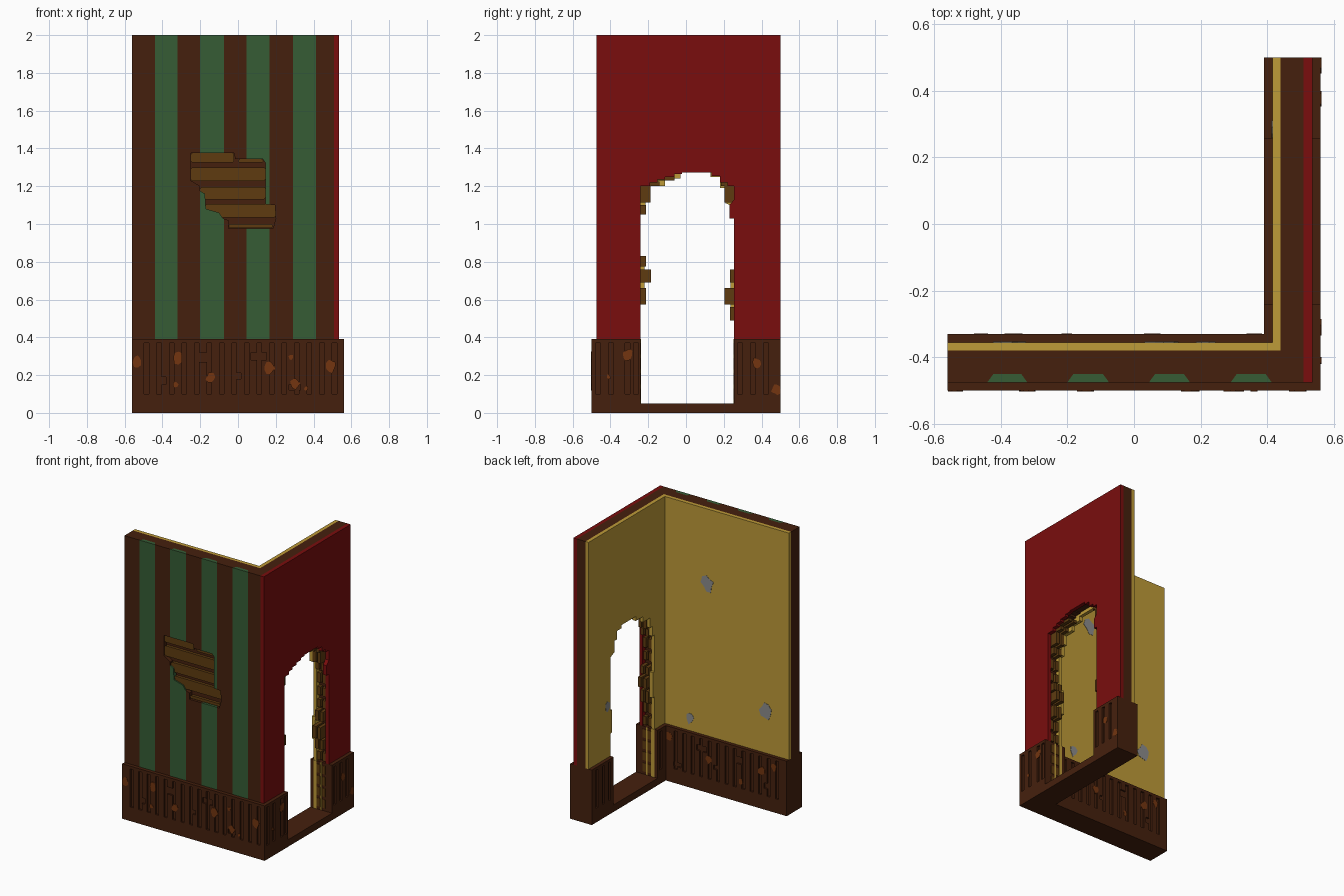
import bpy, bmesh, math, random
from mathutils import Vector

if "Cube" in bpy.data.objects:
    bpy.data.objects.remove(bpy.data.objects["Cube"], do_unlink=True)
random.seed(4)


def material(name, hexa):
    rgb = [int(hexa[i:i + 2], 16) / 255 for i in (0, 2, 4)]
    lin = [c / 12.92 if c < 0.04045 else ((c + 0.055) / 1.055) ** 2.4 for c in rgb] + [1]
    m = bpy.data.materials.new(name)
    m.use_nodes = True
    m.diffuse_color = lin
    m.node_tree.nodes["Principled BSDF"].inputs["Base Color"].default_value = lin
    return m


WOOD = material("dark_wood", "45200D")
GREEN = material("green_paper", "365C35")
RED = material("red_paint", "7A0D0D")
PLASTER = material("yellow_plaster", "BE9B38")
LATH = material("lath_wood", "5E3B10")
RUST = material("rust_stain", "733510")
GREY = material("bare_grey", "8C8C8C")


def prisms(name, shapes, axis, mat):
    """Extrude 2D outlines (pts, start, end) along an axis into one object."""
    bm = bmesh.new()
    for pts, a, b in shapes:
        def place(p, d):
            return {"x": (d, p[0], p[1]), "y": (p[0], d, p[1]), "z": (p[0], p[1], d)}[axis]
        face = bm.faces.new([bm.verts.new(place(p, a)) for p in pts])
        ext = bmesh.ops.extrude_face_region(bm, geom=[face])
        move = Vector(place((0, 0), b - a))
        bmesh.ops.translate(bm, vec=move, verts=[v for v in ext["geom"] if isinstance(v, bmesh.types.BMVert)])
        if face.is_valid and not any(len(e.link_faces) == 2 for e in face.edges):
            bm.faces.new([e.verts[0] for e in face.edges])
    bmesh.ops.recalc_face_normals(bm, faces=bm.faces)
    me = bpy.data.meshes.new(name)
    bm.to_mesh(me)
    bm.free()
    me.materials.append(mat)
    ob = bpy.data.objects.new(name, me)
    bpy.context.collection.objects.link(ob)
    return ob


def rect(u0, u1, v0, v1):
    return [(u0, v0), (u1, v0), (u1, v1), (u0, v1)]


def carve(objects, cutter):
    """Subtract the cutter from each object, then drop the cutter."""
    cutter.hide_render = True
    for ob in objects:
        mod = ob.modifiers.new("carve", "BOOLEAN")
        mod.operation, mod.solver, mod.object, mod.use_self = "DIFFERENCE", "EXACT", cutter, True
        bpy.context.view_layer.update()
        dg = bpy.context.evaluated_depsgraph_get()
        me = bpy.data.meshes.new_from_object(ob.evaluated_get(dg))
        ob.modifiers.clear()
        ob.data = me
    bpy.data.objects.remove(cutter, do_unlink=True)


def blobs(name, spots, axis, a, b, mat, lo, hi):
    """Thin irregular patches given as (u, v, radius)."""
    shapes = []
    for u, v, r in spots:
        pts = []
        for i in range(9):
            t, k = i * math.tau / 9, r * random.uniform(0.75, 1.25)
            pts.append((min(hi, max(lo, u + k * math.cos(t))), v + 1.25 * k * math.sin(t)))
        shapes.append((pts, a, b))
    return prisms(name, shapes, axis, mat)


BASE, TOP = 0.39, 2.0

# Front wall with tapered notches that hold the green stripes
stripes = [(-0.44, -0.32), (-0.20, -0.075), (0.045, 0.168), (0.29, 0.413)]
wall_pts, green = [(-0.56, -0.38), (-0.56, -0.475)], []
for a, b in stripes:
    notch = [(a, -0.475), (a + 0.018, -0.45), (b - 0.018, -0.45), (b, -0.475)]
    wall_pts += notch
    green.append((notch, BASE, TOP))
wall_pts += [(0.508, -0.475), (0.508, -0.38)]
front_wall = prisms("front_wall", [(wall_pts, BASE, TOP)], "z", WOOD)
green_stripes = prisms("green_stripes", green, "z", GREEN)

# Broken patch in the front wall with exposed laths
hole = [(-.25, 1.375), (-.02, 1.375), (-.015, 1.345), (.13, 1.345), (.145, 1.325), (.145, 1.105),
        (.195, 1.10), (.2, 1.03), (.185, .975), (-.05, .975), (-.05, 1.02), (-.08, 1.03),
        (-.1, 1.06), (-.17, 1.08), (-.175, 1.16), (-.2, 1.175), (-.2, 1.2), (-.25, 1.23)]
carve([front_wall, green_stripes],
      prisms("hole_cutter", [(hole, -0.52, -0.446)], "y", WOOD))
front_laths = [(-.25, -.02, 1.325, 1.375), (0, .135, 1.325, 1.343), (-.25, .145, 1.228, 1.30),
               (-.2, .145, 1.13, 1.197), (-.175, .2, 1.035, 1.105), (-.05, .185, .98, 1.0)]
c = 0.008
prisms("front_laths", [([(a + c, z0), (b - c, z0), (b, z0 + c), (b, z1 - c), (b - c, z1), (a + c, z1),
                         (a, z1 - c), (a, z0 + c)], -0.466, -0.44)
                       for a, b, z0, z1 in front_laths], "y", LATH)


# Side wall layers, each an arch-shaped slab with a ragged doorway
def arch(y0, door):
    return [(y0, BASE)] + door + [(0.5, BASE), (0.5, TOP), (y0, TOP)]


red_door = [(-.24, BASE), (-.24, 1.2), (-.19, 1.2), (-.19, 1.22), (-.15, 1.22), (-.15, 1.235),
            (-.11, 1.235), (-.11, 1.25), (-.06, 1.25), (-.06, 1.265), (-.02, 1.265), (-.02, 1.272),
            (.135, 1.272), (.135, 1.255), (.18, 1.255), (.18, 1.22), (.22, 1.22), (.22, 1.2),
            (.255, 1.2), (.255, 1.13), (.23, 1.1), (.23, 1.03), (.255, 1.03), (.255, BASE)]
plaster_door = [(-.24, BASE), (-.24, .62), (-.22, .62), (-.22, .8), (-.24, .8), (-.24, 1.06),
                (-.215, 1.06), (-.215, 1.13), (-.19, 1.13), (-.19, 1.2), (-.11, 1.2), (-.11, 1.24),
                (-.03, 1.24), (-.03, 1.272), (.13, 1.272), (.13, 1.25), (.18, 1.25), (.18, 1.19),
                (.21, 1.19), (.21, 1.11), (.255, 1.09), (.255, .71), (.235, .71), (.235, .55),
                (.255, .55), (.255, BASE)]
core_door = [(0.0075 + (y - 0.0075) * 1.12, z if z == BASE else z + 0.025) for y, z in red_door]
prisms("red_side_face", [(arch(-0.475, red_door), 0.508, 0.535)], "x", RED)
prisms("side_wall_core", [(arch(-0.38, core_door), 0.44, 0.508)], "x", WOOD)
prisms("side_plaster", [(arch(-0.38, plaster_door), 0.415, 0.44)], "x", PLASTER)
prisms("front_plaster", [(rect(-0.56, 0.415, BASE, TOP), -0.38, -0.355)], "y", PLASTER)

# Lath ends in the doorway: bottom, top, left end, right end
ends = [(.40, .46, -.242, .257), (.49, .56, -.244, .232), (.575, .66, -.212, .205),
        (.69, .76, -.186, .232), (.775, .83, -.212, .257), (.86, .92, -.245, .258),
        (.95, 1.02, -.242, .257), (1.05, 1.10, -.213, .24), (1.115, 1.2, -.187, .205),
        (1.2, 1.225, -.14, .185), (1.23, 1.25, -.06, .18)]
laths = []
for z0, z1, l, r in ends:
    for x0, x1 in ((0.442, 0.468), (0.482, 0.506)):
        laths += [(rect(-0.30, l, z0, z1), x0, x1), (rect(r, 0.31, z0, z1), x0, x1)]
prisms("doorway_laths", laths, "x", LATH)

# Skirting base: front run, and side run with a door sill
base_front = prisms("base_front", [(rect(-0.56, 0.56, -0.5, -0.33), 0, BASE)], "z", WOOD)
side_pts = [(-.33, 0), (.5, 0), (.5, BASE), (.255, BASE), (.255, .05), (-.24, .05), (-.24, BASE), (-.33, BASE)]
base_side = prisms("base_side", [(side_pts, 0.39, 0.56)], "x", WOOD)

# Grooves carved into the base, with a few worn cross marks
d, w = 0.012, 0.0125
marks = [(-.43, -.38, .15, .19), (-.22, -.15, .27, .32), (.07, .15, .28, .32),
         (.27, .33, .12, .15), (-.03, .015, .18, .21)]
xs = [-0.484 + 0.0663 * k for k in range(16)]
along_y = [(rect(x - w, x + w, .10, .37), -0.52, -0.5 + d) for x in xs]
along_y += [(rect(*m), -0.52, -0.5 + d * 0.95) for m in marks]
along_y += [(rect(x - w, x + w, .10, .37), -0.33 - d, -0.31) for x in xs if x < 0.36]
along_y += [(rect(*m), -0.33 - d * 0.95, -0.31) for m in marks]
carve([base_front], prisms("groove_cutter", along_y, "y", WOOD))
along_x = [(rect(y - w, y + w, .10, .37), 0.56 - d, 0.58) for y in (-.466, -.397, -.31, -.265, .286, .355, .424)]
along_x += [(rect(y - w, y + w, .10, .37), 0.37, 0.39 + d) for y in (-.275, .30, .37, .44)]
carve([base_front, base_side], prisms("side_groove_cutter", along_x, "x", WOOD))

# Plaster strips and lath rungs on the door jambs of the base
for name, y0, y1 in (("near", -0.24, -0.237), ("far", 0.252, 0.255)):
    prisms(name + "_jamb_plaster", [(rect(0.415, 0.44, .05, BASE), y0, y1),
                                    (rect(0.47, 0.48, .05, BASE), y0, y1)], "y", PLASTER)
    prisms(name + "_jamb_laths", [(rect(x, x + 0.026, z, z + 0.06), y0, y1)
                                  for x in (0.442, 0.482) for z in (.07, .15, .23, .31)], "y", LATH)

# Rust stains on the base
blobs("front_stains", [(-.535, .275, .025), (-.32, .295, .027), (-.33, .15, .013), (-.145, .19, .023),
                       (.165, .235, .026), (.28, .295, .012), (.30, .155, .024), (.36, .13, .01),
                       (.495, .25, .026)], "y", -0.502, -0.499, RUST, -0.559, 0.559)
blobs("side_stains", [(-.307, .305, .024), (-.41, .19, .011), (.375, .26, .025), (.48, .125, .025)],
      "x", 0.559, 0.562, RUST, -0.499, 0.499)
blobs("inner_stains", [(.36, .32, .025), (.05, .24, .025), (-.2, .15, .015), (-.36, .27, .025),
                       (-.46, .32, .02)], "y", -0.331, -0.328, RUST, -0.559, 0.389)

# Grey bare patches on the plaster
blobs("plaster_patches", [(.08, 1.47, .043), (.22, .475, .03), (-.375, .685, .043)],
      "y", -0.356, -0.353, GREY, -0.55, 0.41)
blobs("side_plaster_patch", [(.285, .75, .028)], "x", 0.413, 0.416, GREY, 0.257, 0.49)
